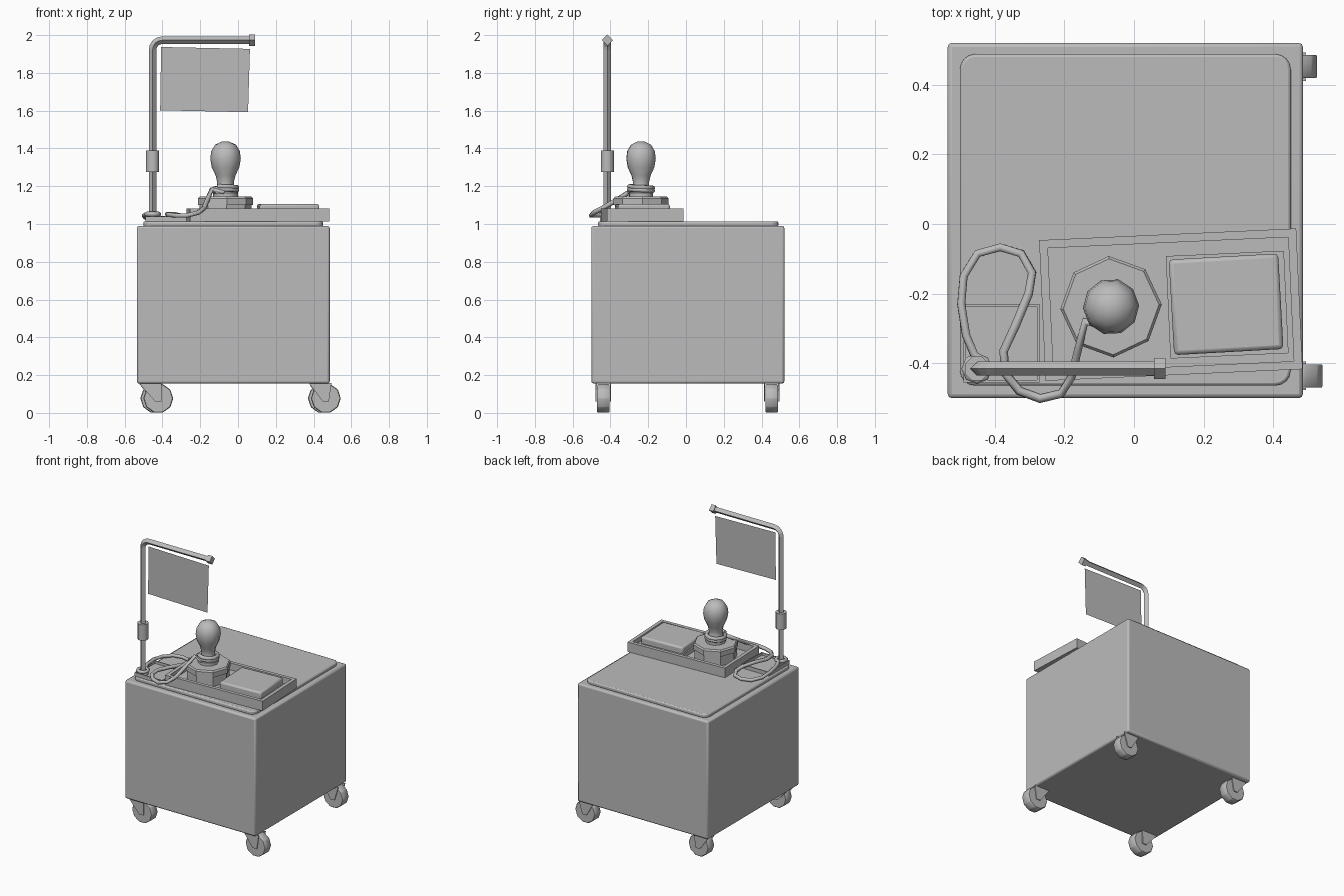
import bpy, bmesh, math
from mathutils import Vector, Matrix

if "Cube" in bpy.data.objects:
    bpy.data.objects.remove(bpy.data.objects["Cube"])

grey = bpy.data.materials.new("plain grey")
grey.diffuse_color = (0.5, 0.5, 0.5, 1)
grey.use_nodes = True
grey.node_tree.nodes["Principled BSDF"].inputs["Base Color"].default_value = grey.diffuse_color


def add(name, bm, loc=(0, 0, 0), turn=0, bevel=0, segs=2, smooth=None):
    me = bpy.data.meshes.new(name)
    bmesh.ops.recalc_face_normals(bm, faces=bm.faces)
    bm.to_mesh(me)
    bm.free()
    me.materials.append(grey)
    ob = bpy.data.objects.new(name, me)
    bpy.context.collection.objects.link(ob)
    ob.location = loc
    ob.rotation_euler.z = math.radians(turn)
    if bevel:
        mod = ob.modifiers.new("bevel", 'BEVEL')
        mod.width, mod.segments = bevel, segs
    if smooth:
        bpy.ops.object.select_all(action='DESELECT')
        bpy.context.view_layer.objects.active = ob
        ob.select_set(True)
        bpy.ops.object.shade_smooth_by_angle(angle=math.radians(smooth))
    return ob


def box_mesh(sx, sy, z0, z1, corner=0):
    bm = bmesh.new()
    bmesh.ops.create_cube(bm, size=1)
    bmesh.ops.scale(bm, vec=(sx, sy, z1 - z0), verts=bm.verts)
    bmesh.ops.translate(bm, vec=(0, 0, (z0 + z1) / 2), verts=bm.verts)
    if corner:  # round the upright edges
        up = [e for e in bm.edges if abs(e.verts[0].co.z - e.verts[1].co.z) > 1e-4]
        bmesh.ops.bevel(bm, geom=up, offset=corner, segments=4, profile=0.5, affect='EDGES')
    return bm


def tray(name, sx, sy, z0, z1, wall, depth, loc, turn):
    bm = box_mesh(sx, sy, z0, z1)
    top = [f for f in bm.faces if f.normal.z > 0.9]
    bmesh.ops.inset_region(bm, faces=top, thickness=wall)
    inner = bmesh.ops.extrude_face_region(bm, geom=top)
    bmesh.ops.delete(bm, geom=top, context='FACES_ONLY')
    bmesh.ops.translate(bm, vec=(0, 0, -depth),
                        verts=[v for v in inner["geom"] if isinstance(v, bmesh.types.BMVert)])
    return add(name, bm, loc, turn)


def lathe(name, profile, sides, loc, turn=0, smooth=None):
    # profile of (radius, height), closed with end caps
    bm = bmesh.new()
    rings = [[bm.verts.new((r * math.cos(2 * math.pi * i / sides),
                            r * math.sin(2 * math.pi * i / sides), z))
              for i in range(sides)] for r, z in profile]
    for a, b in zip(rings, rings[1:]):
        for i in range(sides):
            j = (i + 1) % sides
            bm.faces.new((a[i], a[j], b[j], b[i]))
    bm.faces.new(rings[0])
    bm.faces.new(rings[-1])
    return add(name, bm, loc, turn, smooth=smooth)


def tube(name, points, radius, sides, smooth=None, closed=False):
    # sweep a ring along the points, carrying the frame forward
    pts = [Vector(p) for p in points]
    bm = bmesh.new()
    rings, n = [], Vector((0, 1, 0))
    for i, p in enumerate(pts):
        t = (pts[min(i + 1, len(pts) - 1)] - pts[max(i - 1, 0)]).normalized()
        n = (n - t * n.dot(t)).normalized()
        b = t.cross(n)
        rings.append([bm.verts.new(p + radius * (n * math.cos(a) + b * math.sin(a)))
                      for a in (2 * math.pi * k / sides for k in range(sides))])
    for a, b in zip(rings, rings[1:]):
        for i in range(sides):
            j = (i + 1) % sides
            bm.faces.new((a[i], a[j], b[j], b[i]))
    bm.faces.new(rings[0])
    bm.faces.new(rings[-1])
    return add(name, bm, smooth=smooth)


# cabinet and top cushion
add("cabinet", box_mesh(1.022, 1.022, 0.155, 0.99), (-0.025, 0.01, 0), bevel=0.012, smooth=40)
add("top_panel", box_mesh(0.952, 0.954, 0.985, 1.014, 0.045), (-0.025, 0.012, 0),
    bevel=0.008, smooth=40)

# trays
TURN = 2.6
tray("accessory_tray", 0.74, 0.405, 1.014, 1.082, 0.034, 0.05, (0.106, -0.232, 0), TURN)
tray("small_tray", 0.218, 0.225, 1.014, 1.04, 0.009, 0.018, (-0.381, -0.343, 0), 0)

# pad resting in the tray
add("pad_base", box_mesh(0.34, 0.295, 1.03, 1.06), (0.268, -0.232, 0), TURN)
add("pad", box_mesh(0.315, 0.275, 1.05, 1.106), (0.265, -0.231, 0), TURN + 0.6,
    bevel=0.012, smooth=40)

# knob on its octagonal base
KX, KY = -0.066, -0.238
lathe("knob_base", [(0.138, 1.03), (0.138, 1.1), (0.146, 1.1), (0.146, 1.135), (0.138, 1.145)],
      8, (KX, KY, 0), TURN)
lathe("knob", [(0.066, 1.14), (0.066, 1.165), (0.046, 1.175), (0.044, 1.22), (0.052, 1.255),
               (0.073, 1.30), (0.081, 1.345), (0.076, 1.385), (0.055, 1.42), (0.02, 1.436)],
      10, (KX, KY, 0), TURN, smooth=60)

# pole with rounded bend, end cap and clamp
PX, PY, PZ, BR = -0.452, -0.416, 1.973, 0.05
bend = [(PX + BR - BR * math.cos(a), PY, PZ - BR + BR * math.sin(a))
        for a in (math.pi / 2 * k / 4 for k in range(5))]
tube("pole", [(PX, PY, 1.01)] + bend + [(0.065, PY, PZ)], 0.02, 4)
tube("pole_end_cap", [(0.058, PY, PZ), (0.09, PY, PZ)], 0.03, 4)
lathe("pole_clamp", [(0.037, 1.275), (0.037, 1.388)], 8, (PX, PY, 0), 22.5, smooth=50)
lathe("pole_foot", [(0.035, 1.014), (0.035, 1.03)], 8, (PX, PY, 0))

# hanging sheet
bm = bmesh.new()
bm.faces.new([bm.verts.new((x, PY, z)) for x, z in
              ((-0.407, 1.937), (-0.412, 1.602), (0.053, 1.592), (0.063, 1.927))])
add("hanging_sheet", bm)

# cable: coil round the knob neck, loop over the small tray, turn round the pole
coil = [(KX + 0.062 * math.cos(a), KY + 0.062 * math.sin(a), 1.2 - 0.03 * k / 20)
        for k in range(22) for a in (math.radians(-130 + 36 * k),)]
loop = [(-0.14, -0.28, 1.182), (-0.163, -0.37, 1.125), (-0.18, -0.44, 1.085),
        (-0.21, -0.488, 1.06), (-0.27, -0.502, 1.045), (-0.33, -0.48, 1.045),
        (-0.37, -0.43, 1.05), (-0.375, -0.365, 1.052), (-0.34, -0.29, 1.052),
        (-0.303, -0.2, 1.045), (-0.293, -0.14, 1.035), (-0.325, -0.085, 1.03),
        (-0.385, -0.067, 1.028), (-0.45, -0.085, 1.03), (-0.49, -0.15, 1.035),
        (-0.497, -0.23, 1.045), (-0.483, -0.32, 1.05), (-0.46, -0.375, 1.052)]
wrap = [(PX + 0.033 * math.cos(a), PY + 0.033 * math.sin(a), 1.052)
        for a in (math.radians(90 - 45 * k) for k in range(9))]
tube("cable", coil + loop + wrap, 0.013, 6, smooth=70)

# casters: wheel between two tapered fork cheeks
for side, sx, wx in (("left", -0.47, -0.43), ("right", 0.43, 0.457)):
    for end, cy in (("front", -0.437), ("back", 0.453)):
        x = wx + (0.008 if end == "front" else -0.008)
        bm = bmesh.new()
        bmesh.ops.create_cone(bm, cap_ends=True, segments=10, radius1=0.079, radius2=0.079,
                              depth=0.066, matrix=Matrix.Rotation(math.pi / 2, 4, 'X')
                              @ Matrix.Rotation(math.radians(18), 4, 'Z'))
        add(f"{end}_{side}_wheel", bm, (x, cy, 0.077), bevel=0.004, segs=1, smooth=40)
        bm = bmesh.new()
        outline = [(sx - 0.055, 0.158), (sx + 0.065, 0.158), (x + 0.016, 0.06), (x - 0.016, 0.06)]
        for dy in (-0.038, 0.038):
            f = bm.faces.new([bm.verts.new((px, cy + dy - 0.003, pz)) for px, pz in outline])
            ext = bmesh.ops.extrude_face_region(bm, geom=[f])
            bmesh.ops.translate(bm, vec=(0, 0.006, 0), verts=[
                v for v in ext["geom"] if isinstance(v, bmesh.types.BMVert)])
        add(f"{end}_{side}_fork", bm)
